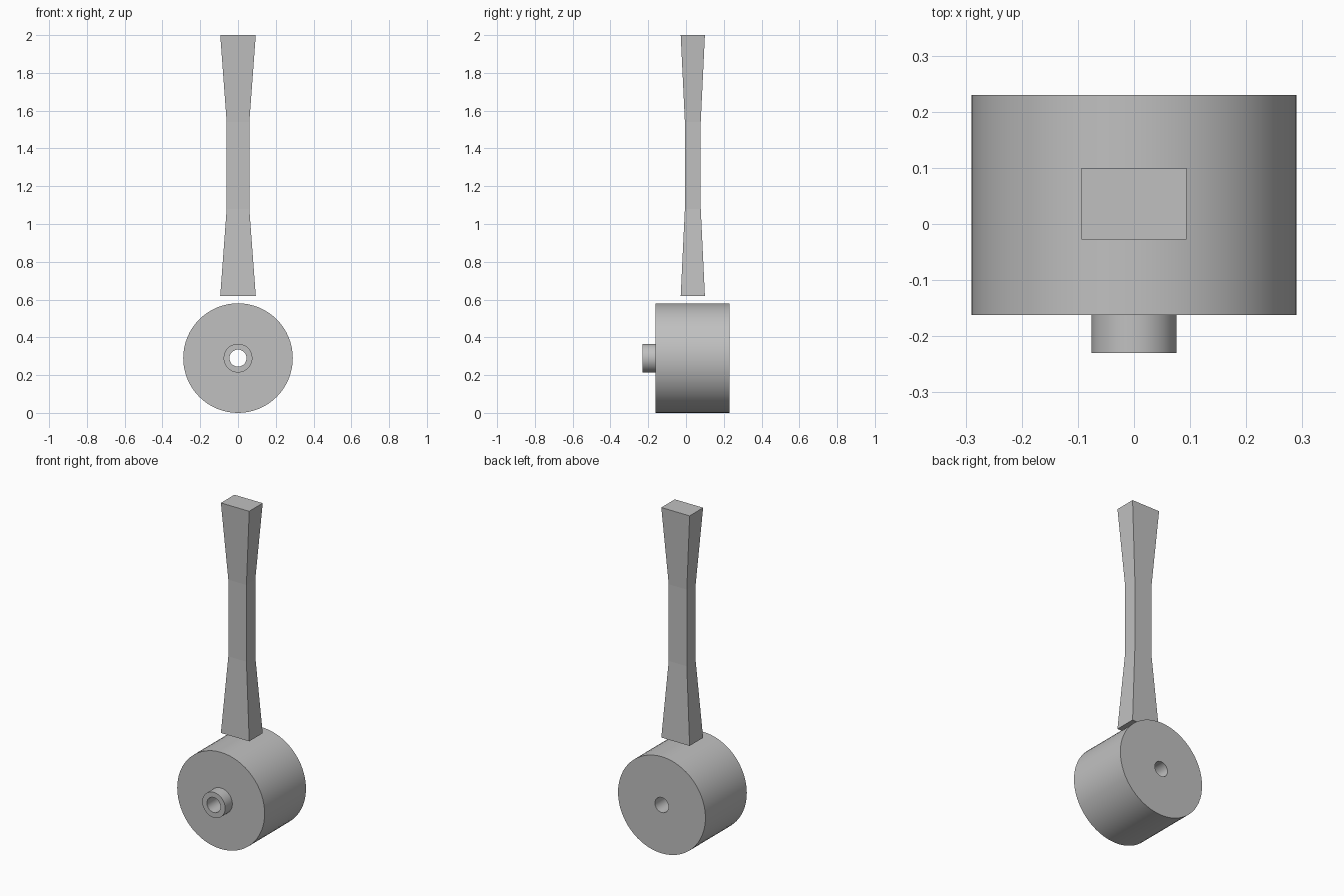
import bpy, bmesh, math
from mathutils import Vector, Matrix

cube = bpy.data.objects.get("Cube")
if cube:
    bpy.data.objects.remove(cube)

# Single grey material
grey = bpy.data.materials.new("plain_grey")
grey.use_nodes = True
colour = (0.53, 0.53, 0.53, 1)
grey.diffuse_color = colour
grey.node_tree.nodes["Principled BSDF"].inputs["Base Color"].default_value = colour


def finish(bm, name):
    bmesh.ops.recalc_face_normals(bm, faces=bm.faces)
    mesh = bpy.data.meshes.new(name)
    bm.to_mesh(mesh)
    bm.free()
    mesh.materials.append(grey)
    obj = bpy.data.objects.new(name, mesh)
    bpy.context.collection.objects.link(obj)
    return obj


def bridge_loft(bm, rings, closed):
    """Join successive rings of vertices with quads."""
    pairs = list(zip(rings, rings[1:]))
    if closed:
        pairs.append((rings[-1], rings[0]))
    for a, b in pairs:
        n = len(a)
        for i in range(n):
            j = (i + 1) % n
            bm.faces.new((a[i], a[j], b[j], b[i]))


# Drum with hollow front boss: radius / y profile turned about the y axis
SEGMENTS = 64
CENTRE_Z = 0.29
profile = [(0.045, -0.23), (0.076, -0.23), (0.076, -0.162),
           (0.29, -0.162), (0.29, 0.23), (0.045, 0.23)]
bm = bmesh.new()
rings = []
for r, y in profile:
    angles = [math.tau * i / SEGMENTS for i in range(SEGMENTS)]
    rings.append([bm.verts.new((r * math.cos(a), y, CENTRE_Z + r * math.sin(a)))
                  for a in angles])
bridge_loft(bm, rings, closed=True)
drum = finish(bm, "drum_with_boss")
bpy.ops.object.select_all(action="DESELECT")
drum.select_set(True)
bpy.context.view_layer.objects.active = drum
bpy.ops.object.shade_smooth_by_angle(angle=math.radians(30))

# Handle: rectangular bar, waisted over its middle third
BOTTOM, TOP, CENTRE_Y = 0.62, 2.0, 0.036
WIDE, WAIST = (0.094, 0.064), (0.06, 0.042)
bm = bmesh.new()
rings = []
for step, (hx, hy) in enumerate((WIDE, WAIST, WAIST, WIDE)):
    z = BOTTOM + (TOP - BOTTOM) * step / 3
    rings.append([bm.verts.new((sx * hx, CENTRE_Y + sy * hy, z))
                  for sx, sy in ((-1, -1), (1, -1), (1, 1), (-1, 1))])
bridge_loft(bm, rings, closed=False)
bm.faces.new(rings[0])
bm.faces.new(rings[-1])
finish(bm, "handle")
